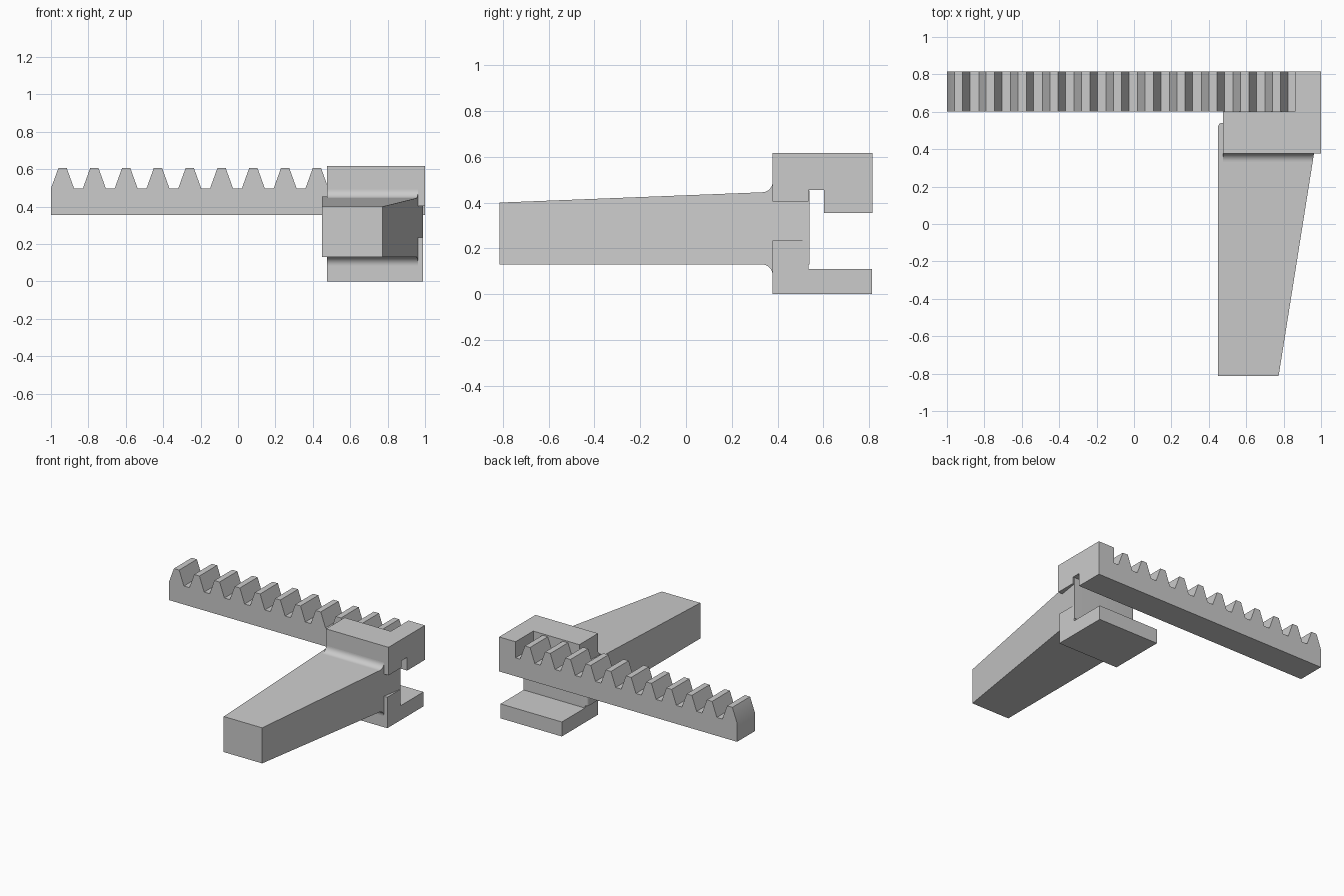
import bpy, bmesh, math

cube = bpy.data.objects.get("Cube")
if cube:
    bpy.data.objects.remove(cube, do_unlink=True)

grey = bpy.data.materials.new("plain grey")
grey.use_nodes = True
colour = (0.6, 0.6, 0.6, 1)
grey.diffuse_color = colour
grey.node_tree.nodes["Principled BSDF"].inputs["Base Color"].default_value = colour


def prism(name, profile, place_a, place_b, round_edge=None):
    """Sweep a flat profile between two placements of its points."""
    bm = bmesh.new()
    a = [bm.verts.new(place_a(*p)) for p in profile]
    b = [bm.verts.new(place_b(*p)) for p in profile]
    bm.faces.new(a)
    bm.faces.new(b[::-1])
    n = len(profile)
    for i in range(n):
        j = (i + 1) % n
        bm.faces.new((a[j], a[i], b[i], b[j]))
    if round_edge:
        edges = [e for e in bm.edges if all(round_edge(v.co) for v in e.verts)]
        bmesh.ops.bevel(bm, geom=edges, offset=0.02, segments=6,
                        profile=0.5, affect='EDGES')
    bmesh.ops.recalc_face_normals(bm, faces=bm.faces)
    mesh = bpy.data.meshes.new(name)
    bm.to_mesh(mesh)
    bm.free()
    mesh.materials.append(grey)
    obj = bpy.data.objects.new(name, mesh)
    bpy.context.collection.objects.link(obj)
    bpy.ops.object.select_all(action='DESELECT')
    obj.select_set(True)
    bpy.context.view_layer.objects.active = obj
    bpy.ops.object.shade_smooth_by_angle(angle=math.radians(30))
    return obj


def at_x(x):
    return lambda y, z: (x, y, z)


def at_y(y):
    return lambda x, z: (x, y, z)


def slanted_side(y, z):
    return (0.773 + 0.159 * (y + 0.814), y, z)


FRONT, BACK = 0.378, 0.535
LEFT_END = 0.475

# Toothed rack ending in a solid block
rack = [(-1, 0.355), (-1, 0.497)]
for i in range(11):
    c = -0.938 + 0.17 * i
    rack += [(c - 0.022, 0.606), (c + 0.022, 0.606), (c + 0.062, 0.495)]
    if i < 10:
        rack.append((c + 0.108, 0.495))
rack += [(0.862, 0.495), (0.862, 0.617), (1, 0.617), (1, 0.355)]
prism("toothed_rack", rack, at_y(0.602), at_y(0.815))

# Upper bracket with the step above the slot
prism("upper_bracket",
      [(FRONT, 0.404), (BACK, 0.404), (BACK, 0.455), (0.602, 0.455),
       (0.602, 0.617), (FRONT, 0.617)], at_x(LEFT_END), at_x(1))

# Lower bracket: riser and foot plate
prism("lower_bracket",
      [(FRONT, 0), (0.812, 0), (0.812, 0.11), (BACK, 0.11),
       (BACK, 0.235), (FRONT, 0.235)], at_x(LEFT_END), at_x(0.99))

# Tapered arm with a rounded back corner
prism("tapered_arm",
      [(-0.814, 0.13), (0.54, 0.13), (0.54, 0.453), (-0.814, 0.4)],
      at_x(0.45), slanted_side,
      round_edge=lambda co: co.x < 0.46 and co.y > 0.5)

# Concave fillets joining the arm to the brackets
R = 0.046
for name, base, sign in (("upper_fillet", 0.445, 1), ("lower_fillet", 0.13, -1)):
    arc = [(FRONT - R + R * math.sin(t), base + sign * (R - R * math.cos(t)))
           for t in (math.pi / 2 * k / 10 for k in range(11))]
    prism(name, arc + [(FRONT, base - sign * 0.004)], at_x(LEFT_END), slanted_side)
